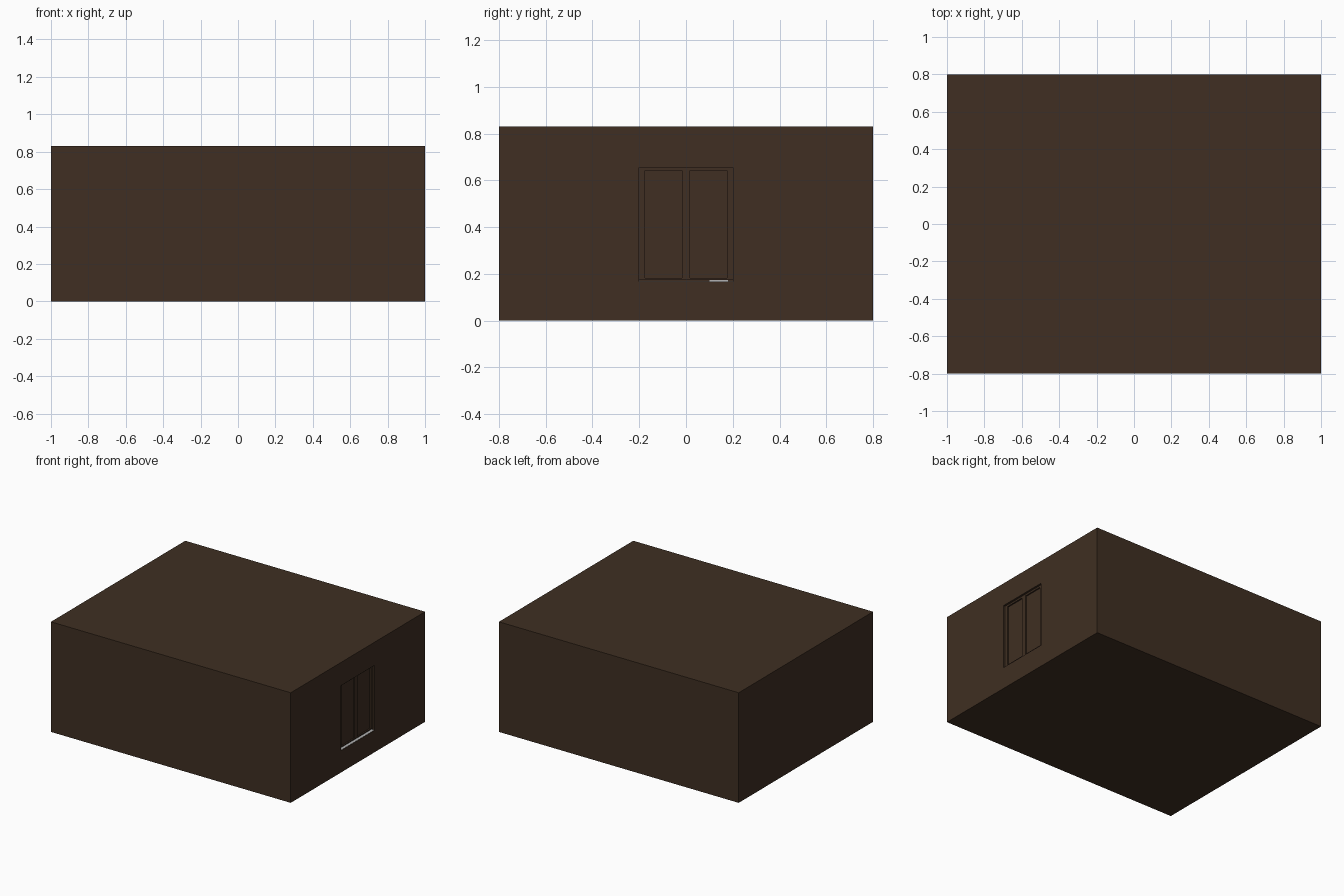
import bpy

if "Cube" in bpy.data.objects:
    bpy.data.objects.remove(bpy.data.objects["Cube"])


def material(name, rgb):
    m = bpy.data.materials.new(name)
    m.diffuse_color = (*rgb, 1)
    m.use_nodes = True
    m.node_tree.nodes["Principled BSDF"].inputs["Base Color"].default_value = m.diffuse_color
    return m


BROWN = material("dark_wood", (0.05, 0.028, 0.016))
PALE = material("pale_sill", (0.45, 0.45, 0.45))


def box(name, x, y, z, mat=BROWN):
    """Box from (min, max) ranges on each axis."""
    bpy.ops.mesh.primitive_cube_add(size=1, location=[sum(r) / 2 for r in (x, y, z)])
    ob = bpy.context.object
    ob.name = name
    ob.scale = [r[1] - r[0] for r in (x, y, z)]
    bpy.ops.object.transform_apply(location=False, rotation=False, scale=True)
    if mat:
        ob.data.materials.append(mat)
    return ob


def cut(target, name, x, y, z):
    """Boolean a box-shaped hole into the target."""
    cutter = box(name, x, y, z, BROWN)
    cutter.hide_render = True
    mod = target.modifiers.new(name, 'BOOLEAN')
    mod.operation = 'DIFFERENCE'
    mod.solver = 'EXACT'
    mod.object = cutter
    bpy.context.view_layer.objects.active = target
    bpy.ops.object.modifier_apply(modifier=name)
    bpy.data.objects.remove(cutter)


L, W, H, T = 1.0, 0.8, 0.83, 0.04   # half length, half width, height, wall thickness

# Hollow room shell: walls, floor and ceiling in one body
room = box("room_shell", (-L, L), (-W, W), (0, H))
cut(room, "room_hollow", (-L + T, L - T), (-W + T, W - T), (T, H - T))

# Window opening in the right wall
cut(room, "window_opening", (L - 2 * T, L + T), (-0.20, 0.20), (0.165, 0.655))

# Recessed window frame with two lights
frame = box("window_frame", (L - T, L - 0.015), (-0.20, 0.20), (0.175, 0.655))
for side, y in (("left", (-0.175, -0.018)), ("right", (0.018, 0.175))):
    z = (0.182, 0.642)
    cut(frame, side + "_light", (L - 2 * T, L + T), y, z)
    box(side + "_pane", (L - 0.032, L - 0.025), y, z)

# Pale ledge in the slot below the frame, with a dark closing strip behind it
box("window_sill", (L - T, L - 0.003), (-0.20, 0.20), (0.165, 0.1665), PALE)
box("sill_back", (L - T, L - 0.03), (-0.20, 0.20), (0.1665, 0.175))
box("sill_bracket", (L - 0.03, L - 0.025), (0.10, 0.18), (0.1665, 0.173), PALE)
